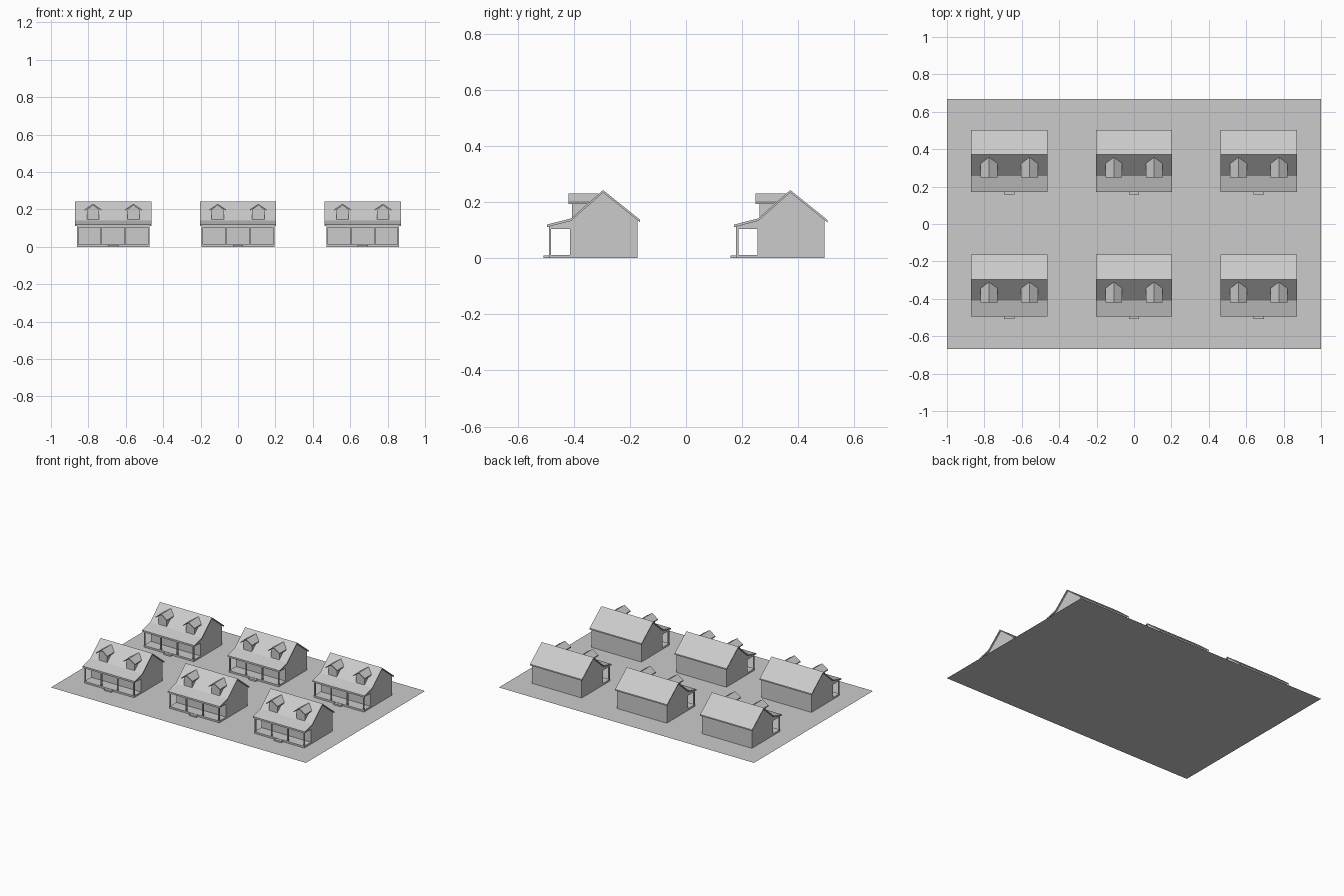
import bpy
import bmesh

cube = bpy.data.objects.get("Cube")
if cube:
    bpy.data.objects.remove(cube, do_unlink=True)

grey = bpy.data.materials.new("light_grey")
grey.use_nodes = True
COLOUR = (0.6, 0.6, 0.6, 1)
grey.diffuse_color = COLOUR
grey.node_tree.nodes["Principled BSDF"].inputs["Base Color"].default_value = COLOUR

SPACING = 0.667
ROWS = {"front": -SPACING / 2, "back": SPACING / 2}
COLUMNS = {"right": -SPACING, "middle": 0, "left": SPACING}
HALF = 0.195         # half width of the house walls
STEP = 0.028         # half width of the porch step


def finish(bm, name):
    bmesh.ops.recalc_face_normals(bm, faces=bm.faces)
    mesh = bpy.data.meshes.new(name)
    bm.to_mesh(mesh)
    bm.free()
    mesh.materials.append(grey)
    return mesh


def prism(bm, profile, start, end, axis="x"):
    """Extrude a profile: (y, z) points along x, or (x, z) points along y."""
    def place(p, t):
        return (t, p[0], p[1]) if axis == "x" else (p[0], t, p[1])
    face = bm.faces.new([bm.verts.new(place(p, start)) for p in profile])
    shift = (end - start, 0, 0) if axis == "x" else (0, end - start, 0)
    new = bmesh.ops.extrude_face_region(bm, geom=[face], use_keep_orig=True)["geom"]
    bmesh.ops.translate(bm, vec=shift,
                        verts=[v for v in new if isinstance(v, bmesh.types.BMVert)])


def box(bm, x0, x1, y0, y1, z0, z1):
    prism(bm, [(y0, z0), (y1, z0), (y1, z1), (y0, z1)], x0, x1)


def slab(line, drop):
    """Close a line of points into a band of the given vertical thickness."""
    return line + [(a, z - drop) for a, z in reversed(line)]


parts = {}

# Walls with both gable ends
bm = bmesh.new()
prism(bm, [(-0.079, 0), (0.16, 0), (0.16, 0.138), (0.038, 0.237), (-0.079, 0.135)],
      -HALF, HALF)
parts["walls"] = finish(bm, "walls")

# Main roof that flattens out over the porch
bm = bmesh.new()
prism(bm, slab([(-0.162, 0.12), (-0.076, 0.142), (0.038, 0.243), (0.17, 0.137)], 0.009),
      -0.204, 0.204)
parts["roof"] = finish(bm, "roof")

# Porch floor and entrance step
bm = bmesh.new()
box(bm, -HALF, HALF, -0.155, -0.079, 0, 0.012)
parts["porch_floor"] = finish(bm, "porch_floor")
bm = bmesh.new()
box(bm, -STEP, STEP, -0.175, -0.155, 0, 0.01)
parts["porch_step"] = finish(bm, "porch_step")

# Porch posts, front beam and side beams
bm = bmesh.new()
for x in (-0.191, -0.064, 0.064, 0.191):
    box(bm, x - 0.004, x + 0.004, -0.155, -0.147, 0.012, 0.106)
parts["porch_posts"] = finish(bm, "porch_posts")
bm = bmesh.new()
box(bm, -HALF, HALF, -0.155, -0.147, 0.104, 0.115)
for x in (-HALF, HALF - 0.008):
    prism(bm, [(-0.147, 0.104), (-0.079, 0.104), (-0.079, 0.135), (-0.147, 0.117)],
          x, x + 0.008)
parts["porch_beams"] = finish(bm, "porch_beams")

# Pair of gabled dormers
for side, x in (("right", -0.108), ("left", 0.108)):
    bm = bmesh.new()
    prism(bm, [(x - 0.033, 0.13), (x + 0.033, 0.13), (x + 0.033, 0.199),
               (x, 0.223), (x - 0.033, 0.199)], -0.072, 0.015, "y")
    parts[side + "_dormer"] = finish(bm, side + "_dormer")
    bm = bmesh.new()
    prism(bm, slab([(x - 0.045, 0.2), (x, 0.23), (x + 0.045, 0.2)], 0.007),
          -0.086, 0.022, "y")
    parts[side + "_dormer_roof"] = finish(bm, side + "_dormer_roof")

# Six identical houses in two rows
for row, y in ROWS.items():
    for column, x in COLUMNS.items():
        for part, mesh in parts.items():
            ob = bpy.data.objects.new(f"{row}_{column}_{part}", mesh)
            ob.location = (x, y, 0)
            bpy.context.collection.objects.link(ob)

# Ground sheet
bm = bmesh.new()
bm.faces.new([bm.verts.new((x, y, 0)) for x, y in
              ((-1, -SPACING), (1, -SPACING), (1, SPACING), (-1, SPACING))])
ground = bpy.data.objects.new("ground", finish(bm, "ground"))
bpy.context.collection.objects.link(ground)
